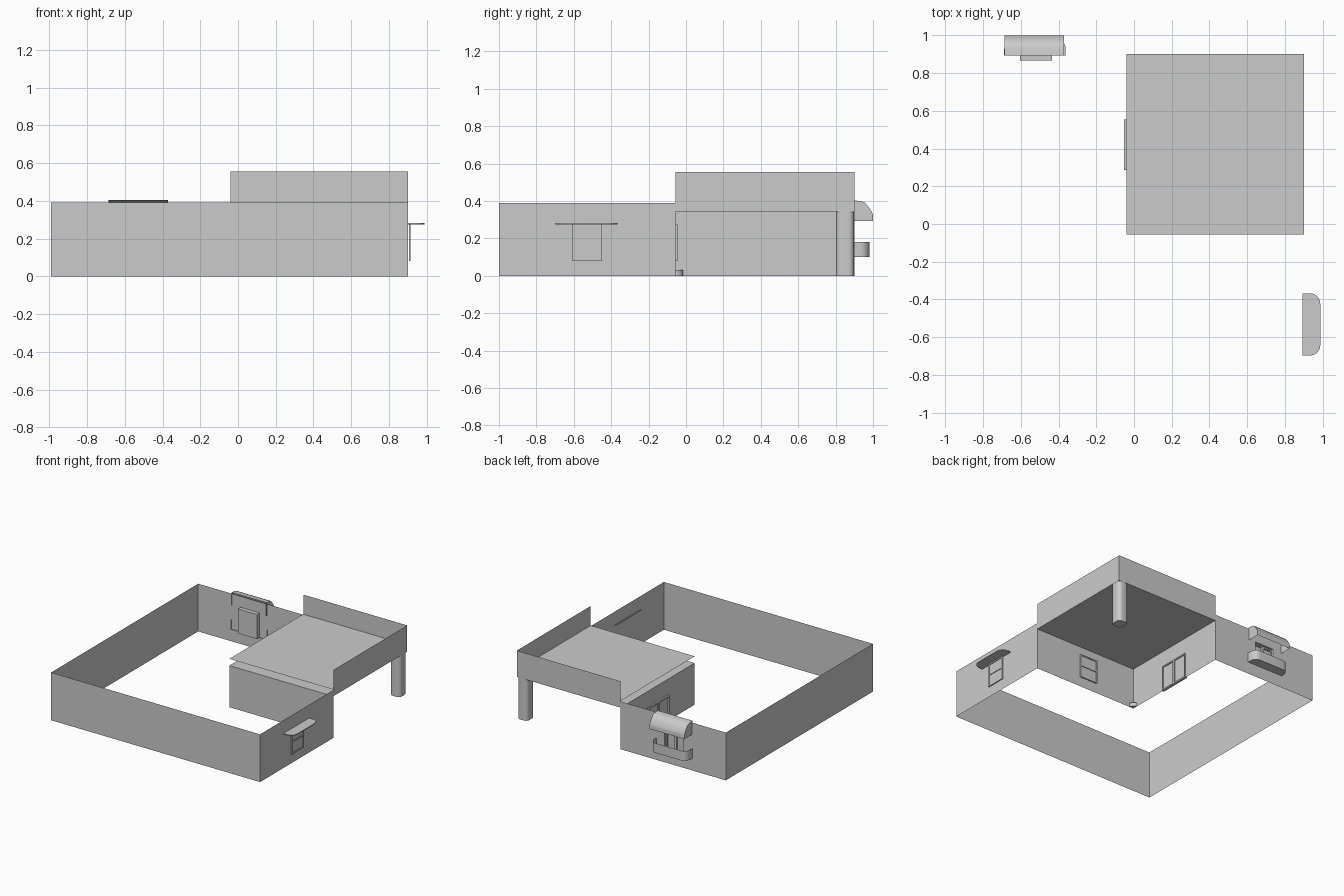
import bpy, bmesh, math
from mathutils import Vector

if "Cube" in bpy.data.objects:
    bpy.data.objects.remove(bpy.data.objects["Cube"])

X0, X1, Y0, Y1 = -0.99, 0.90, -1.0, 0.90      # outer wall lines
PX, PY = -0.04, -0.055                        # porch inner wall lines
H, CEIL, TOP = 0.39, 0.34, 0.555


def finish(name, bm, smooth=False):
    me = bpy.data.meshes.new(name)
    bm.to_mesh(me)
    bm.free()
    ob = bpy.data.objects.new(name, me)
    bpy.context.collection.objects.link(ob)
    if smooth:
        bpy.ops.object.select_all(action='DESELECT')
        ob.select_set(True)
        bpy.context.view_layer.objects.active = ob
        bpy.ops.object.shade_smooth_by_angle(angle=math.radians(40))
    return ob


def face(bm, pts):
    return bm.faces.new([bm.verts.new(p) for p in pts])


def wall(name, a, b, rects):
    """Sheet wall from plan point a to b; rects are (t0, t1, z0, z1) along it."""
    bm = bmesh.new()
    a, b = Vector(a), Vector(b)
    d = (b - a).normalized()
    for t0, t1, z0, z1 in rects:
        p, q = a + d * t0, a + d * t1
        face(bm, [(*p, z0), (*q, z0), (*q, z1), (*p, z1)])
    return finish(name, bm)


def add_box(bm, lo, hi):
    vs = bmesh.ops.create_cube(bm, size=1)['verts']
    for v in vs:
        v.co = [(l + h) / 2 + c * (h - l) for l, h, c in zip(lo, hi, v.co)]


def frame(name, axis, depth, span, zs, bar, uprights=(), rails=(), pane=None):
    """Framed opening in a plane across axis: border, dividers and flat pane."""
    bm = bmesh.new()
    (u0, u1), (z0, z1), (d0, d1) = span, zs, depth

    def bx(ua, ub, za, zb):
        if axis == 'x':
            add_box(bm, (d0, ua, za), (d1, ub, zb))
        else:
            add_box(bm, (ua, d0, za), (ub, d1, zb))
    bx(u0, u0 + bar, z0, z1)
    bx(u1 - bar, u1, z0, z1)
    bx(u0 + bar, u1 - bar, z0, z0 + bar)
    bx(u0 + bar, u1 - bar, z1 - bar, z1)
    for u in uprights:
        bx(u - bar, u + bar, z0 + bar, z1 - bar)
    for z in rails:
        bx(u0 + bar, u1 - bar, z - bar / 2, z + bar / 2)
    if pane is not None:
        pts = [(u0, z0), (u1, z0), (u1, z1), (u0, z1)]
        face(bm, [(pane, u, z) if axis == 'x' else (u, pane, z) for u, z in pts])
    return finish(name, bm)


def rounded_plan(width, d0, d1, r, n=6):
    """Open outline, straight against the wall, rounded at outer corners."""
    w = width / 2
    pts = [(-w, d0)]
    for cx, start in ((-w + r, 180), (w - r, 90)):
        for i in range(n + 1):
            t = math.radians(start - 90 * i / n)
            pts.append((cx + r * math.cos(t), d1 - r + r * math.sin(t)))
    return pts + [(w, d0)]


# outer walls
wall("front_wall", (X0, Y0), (X1, Y0), [(0, X1 - X0, 0, H)])
wall("left_wall", (X0, Y1), (X0, Y0), [(0, Y1 - Y0, 0, H)])
wall("right_wall", (X1, Y0), (X1, Y1), [(0, PY - Y0, 0, H), (PY - Y0, Y1 - Y0, CEIL, TOP)])
hx0, hx1, hz0, hz1 = -0.605, -0.435, 0.10, 0.30
L = X1 - PX
a, b = X1 - hx1, X1 - hx0
wall("back_wall", (X1, Y1), (X0, Y1),
     [(0, L, CEIL, TOP), (L, a, 0, H), (b, X1 - X0, 0, H), (a, b, 0, hz0), (a, b, hz1, H)])

# porch inner walls, ceiling and terrace above
wall("porch_side_wall", (PX, PY), (PX, Y1), [(0, Y1 - PY, 0, CEIL)])
wall("porch_rear_wall", (X1, PY), (PX, PY), [(0, X1 - PX, 0, CEIL)])
for name, z, flip in (("porch_ceiling", CEIL, True), ("terrace_floor", H + 0.005, False)):
    bm = bmesh.new()
    pts = [(PX, PY, z), (X1, PY, z), (X1, Y1, z), (PX, Y1, z)]
    face(bm, pts[::-1] if flip else pts)
    finish(name, bm)

# rounded corner column
bm = bmesh.new()
add_box(bm, (0.808, 0.803, 0), (0.899, 0.899, CEIL))
up = [e for e in bm.edges if abs(e.verts[0].co.z - e.verts[1].co.z) > 0.1]
bmesh.ops.bevel(bm, geom=up, offset=0.03, segments=5, profile=0.5, affect='EDGES')
finish("corner_column", bm, True)

# small quarter-round foot in the porch corner
bm = bmesh.new()
arc = [(PX + 0.04 * math.cos(i * math.pi / 12), PY + 0.04 * math.sin(i * math.pi / 12)) for i in range(7)]
f = face(bm, [(x, y, 0) for x, y in [(PX, PY)] + arc])
ext = bmesh.ops.extrude_face_region(bm, geom=[f])['geom']
bmesh.ops.translate(bm, verts=[v for v in ext if isinstance(v, bmesh.types.BMVert)], vec=(0, 0, 0.03))
face(bm, [(x, y, 0) for x, y in [(PX, PY)] + arc])if not bm.faces else None
bmesh.ops.recalc_face_normals(bm, faces=bm.faces[:])
finish("corner_foot", bm, True)

# windows and porch double door
frame("right_window", 'x', (0.905, 0.914), (-0.61, -0.45), (0.08, 0.275), 0.01, rails=[0.18], pane=0.908)
frame("porch_window", 'y', (PY, PY + 0.01), (0.32, 0.48), (0.08, 0.275), 0.01, rails=[0.18], pane=PY + 0.004)
frame("porch_door", 'x', (-0.053, -0.032), (0.287, 0.553), (0.0, 0.21), 0.011,
      uprights=[0.42], pane=-0.042)

# recessed back window: open box behind the wall hole
bm = bmesh.new()
add_box(bm, (hx0, 0.865, hz0), (hx1, Y1, hz1))
bmesh.ops.delete(bm, geom=[f for f in bm.faces if f.calc_center_median().y > Y1 - 0.001], context='FACES')
finish("back_window_recess", bm)
frame("back_window", 'y', (0.867, 0.882), (hx0, hx1), (hz0, hz1), 0.01, uprights=[-0.52])

# right awning slab with rounded outer corners
bm = bmesh.new()
f = face(bm, [(d, -0.532 - u, 0.275) for u, d in rounded_plan(0.33, 0.893, 0.987, 0.055)])
ext = bmesh.ops.extrude_face_region(bm, geom=[f], use_keep_orig=True)['geom']
bmesh.ops.translate(bm, verts=[v for v in ext if isinstance(v, bmesh.types.BMVert)], vec=(0, 0, 0.007))
bmesh.ops.recalc_face_normals(bm, faces=bm.faces[:])
finish("right_awning", bm, True)

# back balcony: rounded parapet shell with floor
bm = bmesh.new()
plan = [(-0.525 + u, d) for u, d in rounded_plan(0.325, 0.893, 0.98, 0.05)]
low = [bm.verts.new((x, y, 0.10)) for x, y in plan]
high = [bm.verts.new((x, y, 0.18)) for x, y in plan]
for i in range(len(plan) - 1):
    bm.faces.new((low[i + 1], low[i], high[i], high[i + 1]))
bm.faces.new(low)
finish("back_balcony", bm, True)

# back awning: curved hood with end caps, open below
bm = bmesh.new()
prof = [(0.893, 0.403), (0.93, 0.40), (0.955, 0.393), (0.975, 0.37), (0.997, 0.335), (1.0, 0.32), (1.0, 0.293)]
ax0, ax1 = -0.685, -0.37
ra = [bm.verts.new((ax0, y, z)) for y, z in prof]
rb = [bm.verts.new((ax1, y, z)) for y, z in prof]
for i in range(len(prof) - 1):
    bm.faces.new((ra[i], rb[i], rb[i + 1], ra[i + 1]))
for ring, x in ((ra, ax0), (rb, ax1)):
    bm.faces.new(ring + [bm.verts.new((x, 0.893, 0.293))])
bmesh.ops.recalc_face_normals(bm, faces=bm.faces[:])
finish("back_awning", bm, True)
